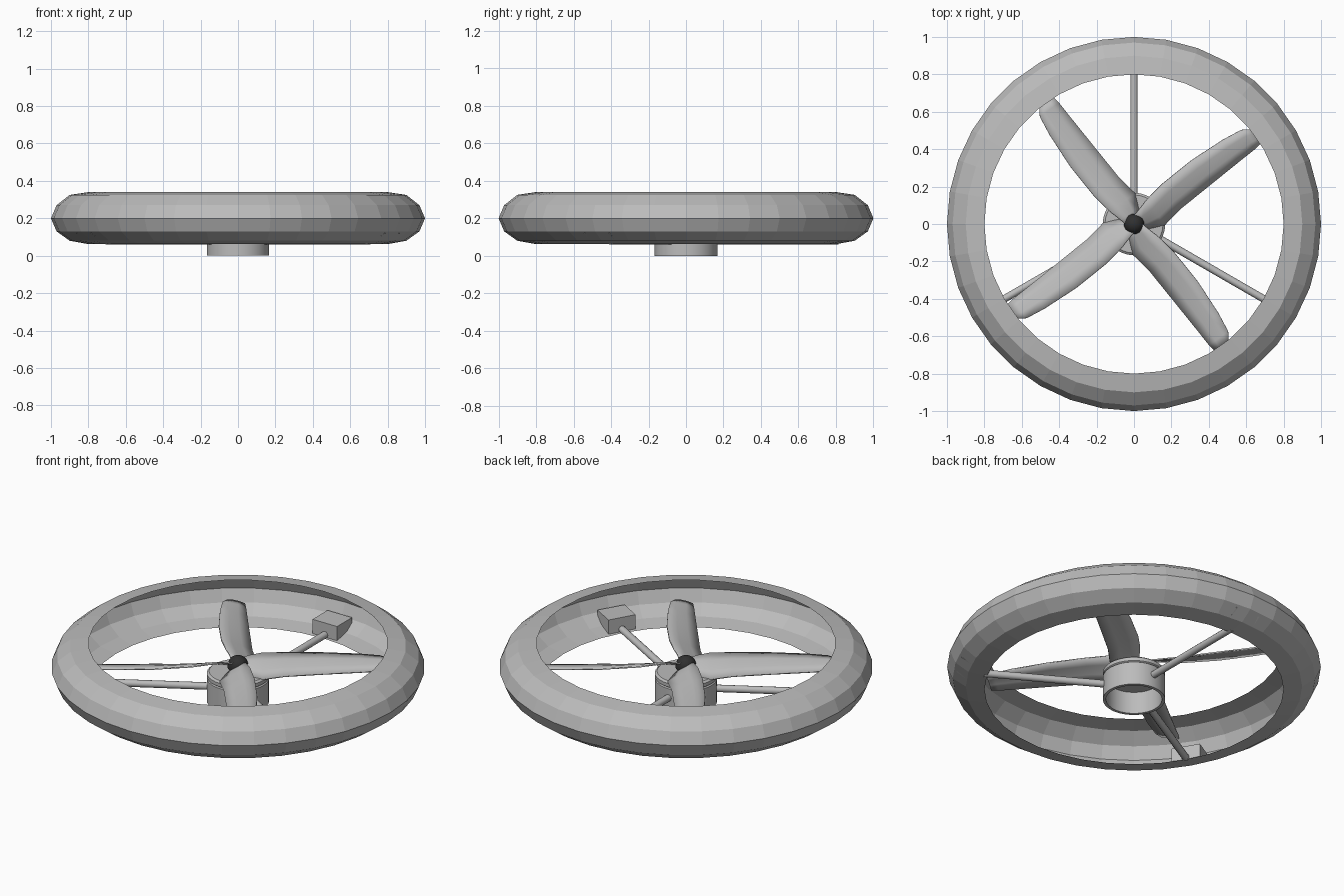
import bpy, bmesh, math
from mathutils import Matrix, Vector

if "Cube" in bpy.data.objects:
    bpy.data.objects.remove(bpy.data.objects["Cube"])


def material(name, rgb):
    m = bpy.data.materials.new(name)
    m.diffuse_color = (*rgb, 1)
    m.use_nodes = True
    m.node_tree.nodes["Principled BSDF"].inputs["Base Color"].default_value = m.diffuse_color
    return m


GREY = material("light grey", (0.5, 0.5, 0.5))
DARK = material("dark grey", (0.03, 0.03, 0.03))


def finish(bm, name, mat, smooth=None):
    bmesh.ops.recalc_face_normals(bm, faces=bm.faces)
    me = bpy.data.meshes.new(name)
    bm.to_mesh(me)
    bm.free()
    me.materials.append(mat)
    ob = bpy.data.objects.new(name, me)
    bpy.context.collection.objects.link(ob)
    if smooth:
        bpy.context.view_layer.objects.active = ob
        ob.select_set(True)
        bpy.ops.object.shade_smooth_by_angle(angle=math.radians(smooth))
        ob.select_set(False)
    return ob


def lathe(name, profile, steps, mat, smooth=None):
    """Spin an (r, z) profile around the z axis."""
    bm = bmesh.new()
    vs = [bm.verts.new((r, 0, z)) for r, z in profile]
    es = [bm.edges.new(p) for p in zip(vs, vs[1:])]
    bmesh.ops.spin(bm, geom=vs + es, cent=(0, 0, 0), axis=(0, 0, 1),
                   angle=2 * math.pi, steps=steps)
    bmesh.ops.remove_doubles(bm, verts=bm.verts, dist=1e-4)
    return finish(bm, name, mat, smooth)


# Outer guard: an inward-open shell
lathe("duct_ring", [(0.8, 0.34), (0.9, 0.325), (0.97, 0.27), (1.0, 0.2),
                    (0.97, 0.13), (0.9, 0.08), (0.8, 0.062)], 36, GREY)

# Motor cup, open below, and the rotor cap above it
lathe("motor_cup", [(0, 0.13), (0.15, 0.13), (0.15, 0), (0.167, 0),
                    (0.167, 0.135), (0.16, 0.14)], 32, GREY, 30)
lathe("motor_cap", [(0.16, 0.14), (0.167, 0.145), (0.167, 0.165), (0.155, 0.175),
                    (0, 0.175)], 32, GREY, 30)
lathe("shaft", [(0.04, 0.17), (0.04, 0.215)], 16, GREY, 30)

# Dark spinner dome
dome = [(0.055 * math.cos(a), 0.21 + 0.055 * math.sin(a))
        for a in [i * math.pi / 12 for i in range(7)]]
lathe("spinner", [(0, 0.195), (0.055, 0.195)] + dome, 20, DARK, 40)


# Propeller blades: (u, trailing v, leading v, half rise)
STATIONS = [(0.0, -0.03, 0.03, 0.02), (0.06, -0.07, 0.045, 0.035),
            (0.13, -0.1, 0.065, 0.04), (0.25, -0.08, 0.085, 0.032),
            (0.45, -0.07, 0.095, 0.025), (0.65, -0.06, 0.085, 0.02),
            (0.76, -0.055, 0.07, 0.016), (0.80, -0.05, 0.045, 0.012)]


def blade(i):
    bm = bmesh.new()
    rows = []
    for u, v0, v1, h in STATIONS:
        row = []
        for t, camber in ((0, 0), (0.33, 0.006), (0.67, 0.006), (1, 0)):
            row.append(bm.verts.new((u, v0 + (v1 - v0) * t,
                                     0.21 + h * (2 * t - 1) + camber)))
        rows.append(row)
    for a, b in zip(rows, rows[1:]):
        for k in range(3):
            bm.faces.new((a[k], b[k], b[k + 1], a[k + 1]))
    bm.transform(Matrix.Rotation(math.radians(36 + 90 * i), 4, 'Z'))
    ob = finish(bm, f"blade_{i + 1}", GREY, 30)
    mod = ob.modifiers.new("thickness", 'SOLIDIFY')
    mod.thickness = 0.008
    mod.offset = 0


for i in range(4):
    blade(i)

# Struts from the motor to the ring, each with a bracket inside the shell
BRACKET = [(0.81, 0.066), (0.9, 0.085), (0.95, 0.12), (0.95, 0.15), (0.81, 0.15)]
for i, deg in enumerate((90, 210, 330)):
    turn = Matrix.Rotation(math.radians(deg), 4, 'Z')
    bm = bmesh.new()
    bmesh.ops.create_cone(bm, cap_ends=True, segments=12, radius1=0.02,
                          radius2=0.02, depth=0.66)
    bm.transform(turn @ Matrix.Translation((0.485, 0, 0.08))
                 @ Matrix.Rotation(math.pi / 2, 4, 'Y'))
    finish(bm, f"strut_{i + 1}", GREY, 40)

    bm = bmesh.new()
    face = bm.faces.new([bm.verts.new((r, -0.08, z)) for r, z in BRACKET])
    ext = bmesh.ops.extrude_face_region(bm, geom=[face], use_keep_orig=True)
    bmesh.ops.translate(bm, vec=Vector((0, 0.16, 0)),
                        verts=[g for g in ext["geom"] if isinstance(g, bmesh.types.BMVert)])
    bm.transform(turn)
    finish(bm, f"strut_bracket_{i + 1}", GREY)
